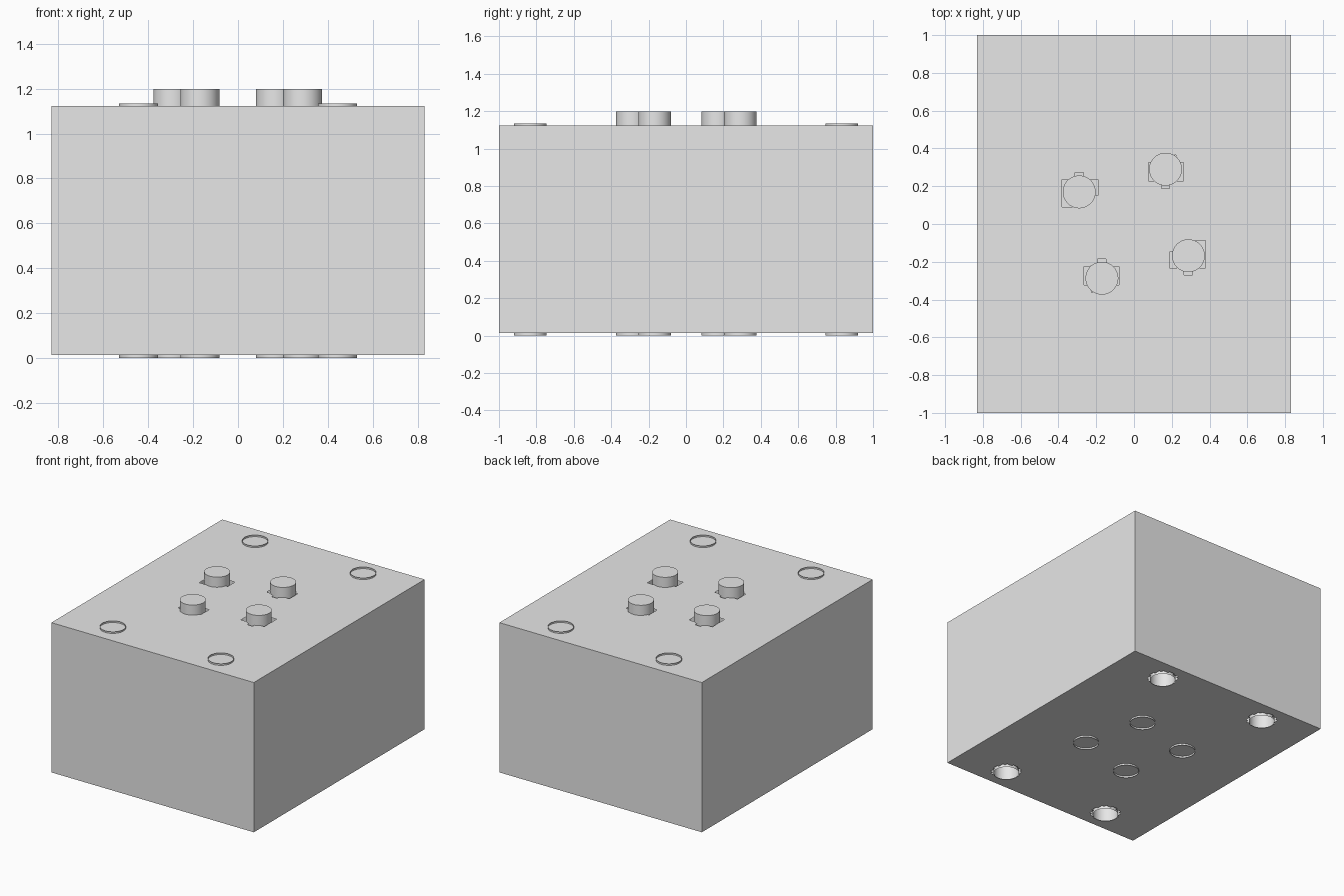
import bpy, bmesh, math

cube = bpy.data.objects.get("Cube")
if cube:
    bpy.data.objects.remove(cube, do_unlink=True)

W, D, LOW, HIGH = 0.83, 1.0, 0.013, 1.123   # casing half sizes and heights
R = 0.087

grey = bpy.data.materials.new("light grey")
grey.use_nodes = True
grey.diffuse_color = (0.8, 0.8, 0.8, 1)
grey.node_tree.nodes["Principled BSDF"].inputs["Base Color"].default_value = (0.8, 0.8, 0.8, 1)


def add_object(name, bm, smooth=False):
    mesh = bpy.data.meshes.new(name)
    bm.to_mesh(mesh)
    bm.free()
    mesh.materials.append(grey)
    ob = bpy.data.objects.new(name, mesh)
    bpy.context.collection.objects.link(ob)
    if smooth:
        bpy.ops.object.select_all(action='DESELECT')
        ob.select_set(True)
        bpy.context.view_layer.objects.active = ob
        bpy.ops.object.shade_smooth_by_angle(angle=math.radians(40))
    return ob


def loop_edges(bm, points, z):
    verts = [bm.verts.new((x, y, z)) for x, y in points]
    return [bm.edges.new((a, b)) for a, b in zip(verts, verts[1:] + verts[:1])]


def panel(bm, holes, z, up):
    """Flat rectangular panel pierced by the given outlines."""
    edges = loop_edges(bm, RECT, z)
    for hole in holes:
        edges += loop_edges(bm, hole, z)
    made = bmesh.ops.triangle_fill(bm, edges=edges, use_beauty=True, normal=(0, 0, up))
    for f in made["geom"]:
        if isinstance(f, bmesh.types.BMFace):
            f.normal_update()
            if f.normal.z * up < 0:
                f.normal_flip()


def place(outline, x, y, turn=1):
    return [(x + turn * u, y + turn * v) for u, v in outline]


RECT = [(-W, -D), (W, -D), (W, D), (-W, D)]

# Stepped hole outlines
TAB = [(-.022, .065), (-.022, .103), (.022, .103), (.022, .065)]
WIDE = [(-.09, -.08), (-.09, .065)] + TAB + [(.1, .065), (.1, -.02), (.07, -.02), (.07, -.05), (0, -.08)]
SLIM = [(-.055, -.075), (-.055, -.035), (-.095, -.035), (-.095, .062)] + TAB + \
       [(.09, .062), (.09, -.035), (.06, -.035), (.06, -.06)]
QUARTER = [(.1, .022), (.085, .022), (.085, .065), (.065, .065), (.065, .085), (.022, .085), (.022, .1)]
STEPPED = QUARTER + [(-x, y) for x, y in QUARTER[::-1]]
STEPPED += [(-x, -y) for x, y in STEPPED]

pegs = [(-.29, .17, WIDE, 1), (.288, -.168, WIDE, -1),
        (-.17, -.287, SLIM, 1), (.167, .29, SLIM, -1)]
corners = [(sx * .443, sy * .833) for sx in (-1, 1) for sy in (-1, 1)]

# Casing: pierced top and bottom panels joined by four walls
bm = bmesh.new()
panel(bm, [place(o, x, y, t) for x, y, o, t in pegs], HIGH, 1)
panel(bm, [place(STEPPED, x, y) for x, y in corners], LOW, -1)
for a, b in zip(RECT, RECT[1:] + RECT[:1]):
    bm.faces.new([bm.verts.new(p) for p in
                  ((*a, LOW), (*b, LOW), (*b, HIGH), (*a, HIGH))])
bmesh.ops.remove_doubles(bm, verts=bm.verts, dist=0.0001)
add_object("casing", bm)


def tube(name, x, y, top, capped):
    """Thin vertical tube from the ground up, open below."""
    bm = bmesh.new()
    bmesh.ops.create_cone(bm, cap_ends=True, segments=48, radius1=R, radius2=R, depth=top)
    bmesh.ops.translate(bm, verts=bm.verts, vec=(x, y, top / 2))
    bm.normal_update()
    ends = [f for f in bm.faces if f.normal.z < -.5 or (f.normal.z > .5 and not capped)]
    bmesh.ops.delete(bm, geom=ends, context='FACES_ONLY')
    add_object(name, bm, True)


# Capped pegs in the middle, open sleeves at the corners
for i, (x, y, _, _) in enumerate(pegs):
    tube(f"peg_{i + 1}", x, y, 1.198, True)
for i, (x, y) in enumerate(corners):
    tube(f"corner_sleeve_{i + 1}", x, y, 1.135, False)
